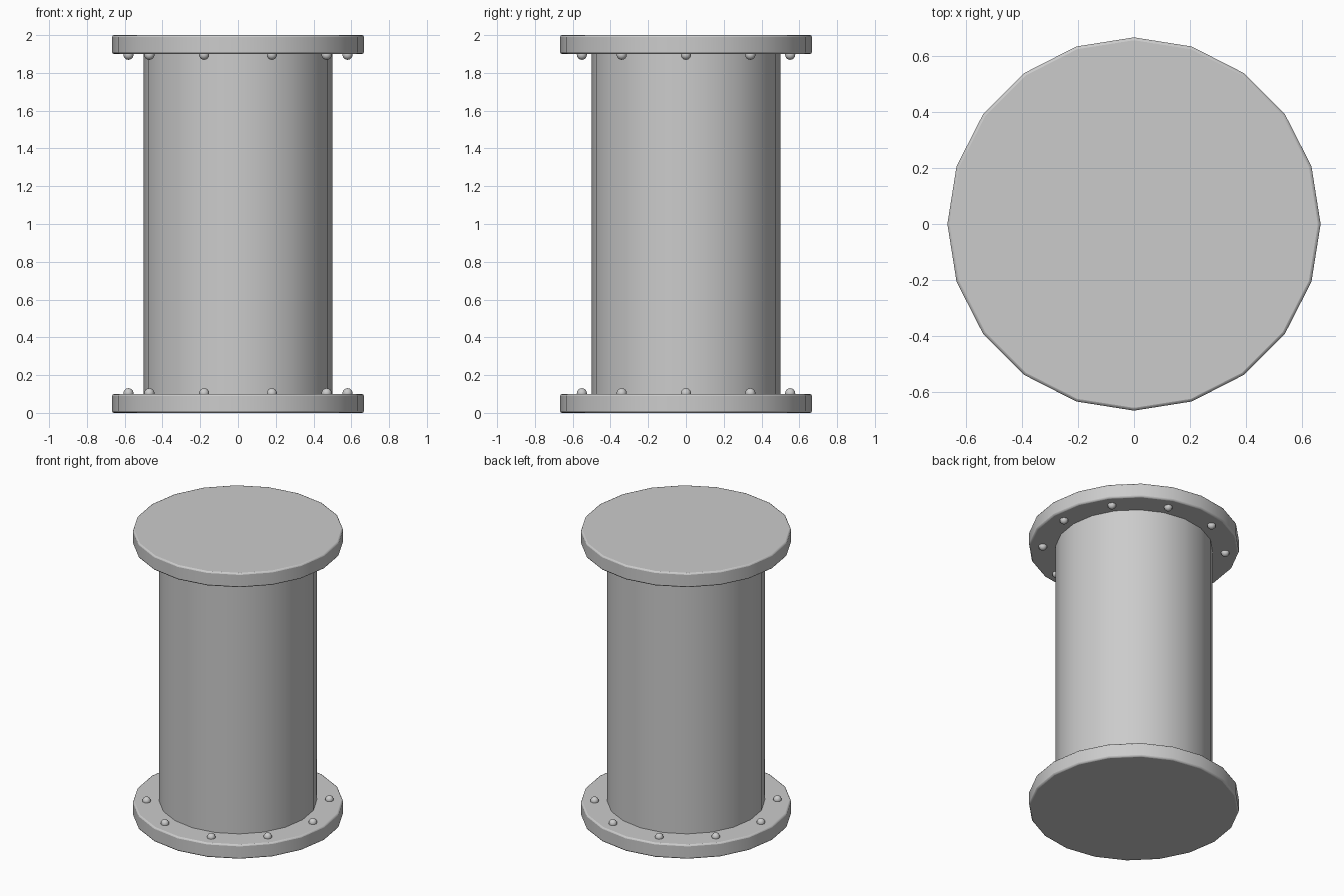
import bpy, math

if "Cube" in bpy.data.objects:
    bpy.data.objects.remove(bpy.data.objects["Cube"])

R_PIPE, R_FLANGE, R_BOLT_RING, R_BOLT = 0.5, 0.667, 0.58, 0.027
HEIGHT, THICK, SIDES, BOLTS = 2.0, 0.1, 20, 10


def smooth(obj, angle=40):
    bpy.ops.object.shade_smooth_by_angle(angle=math.radians(angle))
    return obj


def cylinder(name, radius, z0, z1, caps='NGON'):
    # rotated so that a corner lies on the x axis
    bpy.ops.mesh.primitive_cylinder_add(vertices=SIDES, radius=radius, depth=z1 - z0,
                                        end_fill_type=caps, location=(0, 0, (z0 + z1) / 2))
    obj = bpy.context.object
    obj.name = name
    return obj


# Pipe body, open ends covered by the flanges
smooth(cylinder("pipe", R_PIPE, THICK, HEIGHT - THICK, 'NOTHING'))

for label, z0, bolt_z in (("bottom", 0, THICK + 0.004),
                          ("top", HEIGHT - THICK, HEIGHT - THICK - 0.004)):
    # End flange with softened rims
    flange = smooth(cylinder(label + "_flange", R_FLANGE, z0, z0 + THICK))
    bevel = flange.modifiers.new("rim", 'BEVEL')
    bevel.width = 0.01
    bevel.segments = 2
    bevel.limit_method = 'ANGLE'
    bevel.angle_limit = math.radians(40)

    # Ring of round bolt heads on the inner face
    for i in range(BOLTS):
        a = 2 * math.pi * i / BOLTS
        bpy.ops.mesh.primitive_uv_sphere_add(
            segments=12, ring_count=8, radius=R_BOLT,
            location=(R_BOLT_RING * math.cos(a), R_BOLT_RING * math.sin(a), bolt_z))
        bolt = bpy.context.object
        bolt.name = f"{label}_bolt_{i + 1}"
        smooth(bolt, 60)
